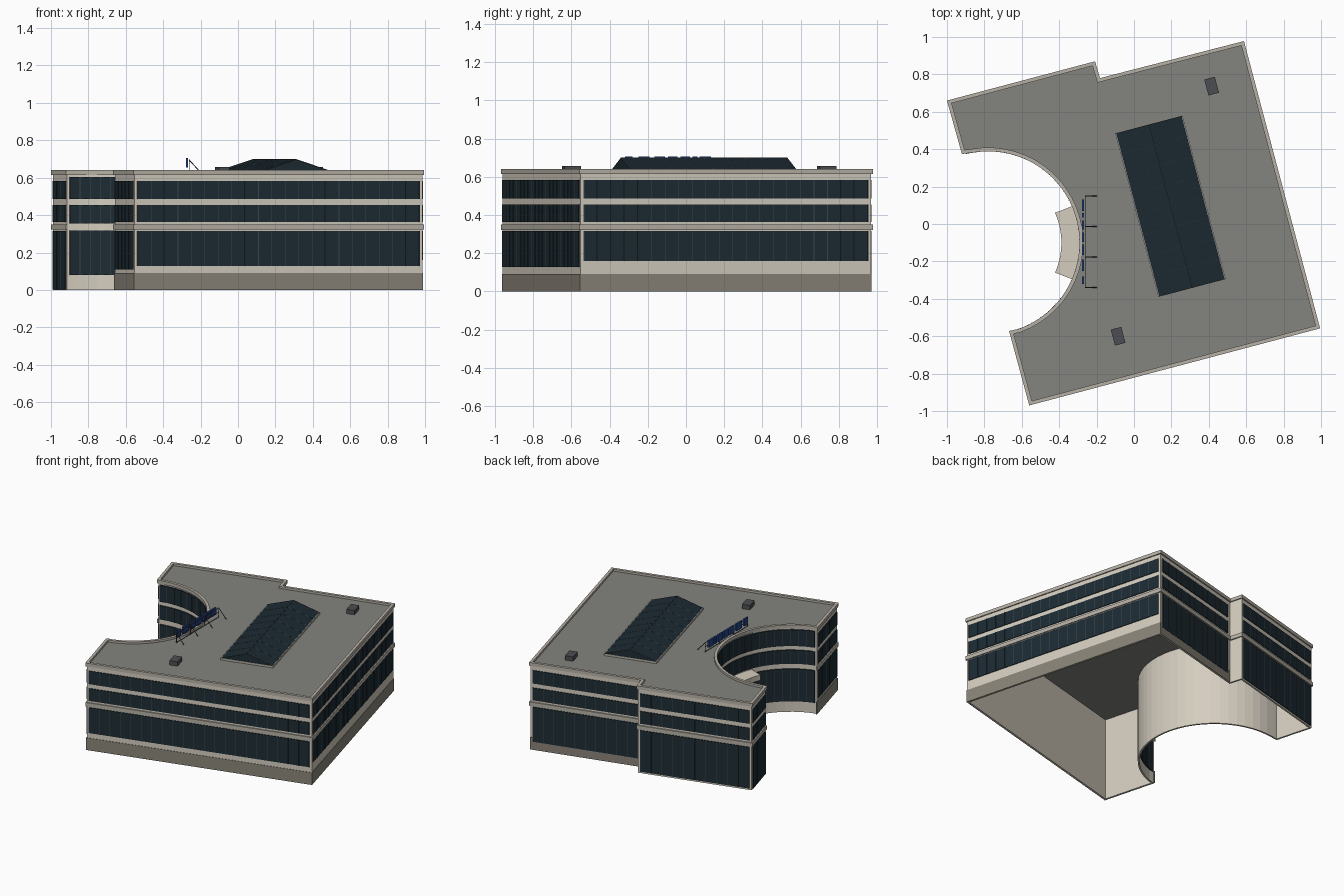
import bpy, bmesh, math
from mathutils import Vector, Matrix

if "Cube" in bpy.data.objects:
    bpy.data.objects.remove(bpy.data.objects["Cube"])


def mat(name, r, g, b):
    m = bpy.data.materials.new(name)
    m.diffuse_color = (r, g, b, 1)
    m.use_nodes = True
    m.node_tree.nodes["Principled BSDF"].inputs["Base Color"].default_value = m.diffuse_color
    return m


CREAM = mat("cream_stone", .66, .61, .52)
TRIM = mat("trim_stone", .47, .44, .38)
BASE = mat("base_stone", .25, .23, .19)
ROOF = mat("roof_grey", .23, .23, .21)
GLASS = mat("dark_glass", .012, .024, .033)
FRAME = mat("window_frame", .05, .065, .075)
METAL = mat("dark_metal", .07, .075, .085)
BLUE = mat("blue_panel", .02, .06, .25)


def finish(bm, name, m):
    bmesh.ops.recalc_face_normals(bm, faces=bm.faces)
    me = bpy.data.meshes.new(name)
    bm.to_mesh(me)
    bm.free()
    ob = bpy.data.objects.new(name, me)
    me.materials.append(m)
    bpy.context.collection.objects.link(ob)
    return ob


def offset(pts, d, closed):
    """Mitred outward offset of a counter-clockwise path."""
    n, out = len(pts), []
    for i, p in enumerate(pts):
        norms = []
        for a, b in ((i - 1, i), (i, i + 1)):
            if closed or (a >= 0 and b < n):
                e = (pts[b % n] - pts[a % n]).normalized()
                norms.append(Vector((e.y, -e.x)))
        s = (norms[0] + norms[-1]).normalized()
        out.append(p + s * d / s.dot(norms[0]))
    return out


def strip(bm, pts, z0, z1, d0, d1, closed=False):
    """Wall-like solid following a path between two offsets."""
    a, b = offset(pts, d0, closed), offset(pts, d1, closed)
    rings = [[bm.verts.new((p.x, p.y, z)) for p, z in
              ((a[i], z0), (a[i], z1), (b[i], z1), (b[i], z0))] for i in range(len(pts))]
    n = len(rings)
    for i in range(n if closed else n - 1):
        r, s = rings[i], rings[(i + 1) % n]
        for k in range(4):
            bm.faces.new((r[k], r[(k + 1) % 4], s[(k + 1) % 4], s[k]))
    if not closed:
        bm.faces.new(rings[0])
        bm.faces.new(rings[-1][::-1])


def part(name, m, *args, closed=False):
    bm = bmesh.new()
    strip(bm, *args, closed=closed)
    return finish(bm, name, m)


def box(bm, c, size, rot=0):
    M = Matrix.Translation(c) @ Matrix.Rotation(rot, 4, 'Z') @ Matrix.Diagonal((*size, 1))
    bmesh.ops.create_cube(bm, size=1, matrix=M)


def rod(bm, a, b, r=.0025):
    a, b = Vector(a), Vector(b)
    M = Matrix.Translation((a + b) / 2) @ (b - a).to_track_quat('Z', 'Y').to_matrix().to_4x4()
    bmesh.ops.create_cone(bm, cap_ends=True, segments=6, radius1=r, radius2=r,
                          depth=(b - a).length, matrix=M)


# Footprint: rotated block with a rear notch and a round forecourt
F, E, D, C, B, A, H, G = [Vector(p) for p in (
    (-.56, -.97), (.995, -.558), (.588, .978), (-.182, .78),
    (-.208, .87), (-1, .66), (-.92, .374), (-.668, -.572))]
CEN, RAD = Vector((-.78, -.1)), .489


def arc(a0, a1, n, r=RAD):
    return [CEN + r * Vector((math.cos(t), math.sin(t))) for t in
            (math.radians(a0 + (a1 - a0) * i / n) for i in range(n + 1))]


outline = [F, E, D, C, B, A, H] + arc(106.5, -76.6, 28)[1:-1] + [G]

# Hollow shell, base, ledge, cornice
part("walls", CREAM, outline, 0, .62, -.008, -.02, closed=True)
part("base_course", BASE, [G, F, E, D, C], 0, .09, -.005, -.012)
part("mid_ledge", TRIM, [G, F, E, D, C, B, A, H], .322, .35, 0, -.012)
part("cornice", TRIM, outline, .615, .64, 0, -.02, closed=True)

# Roof slab
bm = bmesh.new()
f = bm.faces.new([bm.verts.new((p.x, p.y, .605)) for p in offset(outline, -.015, True)])
ext = bmesh.ops.extrude_face_region(bm, geom=[f], use_keep_orig=True)
bmesh.ops.translate(bm, vec=(0, 0, .02), verts=[v for v in ext["geom"] if isinstance(v, bmesh.types.BMVert)])
finish(bm, "roof_slab", ROOF)

# Window bands with mullions on the straight walls
glass, bars = bmesh.new(), bmesh.new()
for p, q, low in ((F, E, .128), (E, D, .16), (D, C, .06), (B, A, .012), (A, H, .003), (G, F, .11)):
    u = (q - p).normalized()
    s, e = p + u * .025, q - u * .025
    n = max(3, round((e - s).length / .075))
    for z0, z1 in ((low, .315), (.364, .455), (.487, .583)):
        strip(glass, [s, e], z0, z1, -.003, -.012)
        for i in range(n + 1):
            c = s.lerp(e, i / n)
            strip(bars, [c - u * .0015, c + u * .0015], z0, z1, -.001, -.01)

# Curved window bands around the forecourt
for z0, z1 in ((.08, .317), (.355, .455), (.485, .605)):
    strip(glass, arc(104, -74, 28), z0, z1, 0, -.012)
    for i in range(1, 28):
        a = 104 - 178 * i / 28
        strip(bars, arc(a + .18, a - .18, 1), z0, z1, .002, -.01)
finish(glass, "window_bands", GLASS)
finish(bars, "window_mullions", FRAME)

# Entrance canopy
part("entrance_canopy", CREAM, arc(23.5, -23.5, 10), .305, .345, .097, -.008)

# Gabled skylight on a curb
ROT = math.radians(-75.2)
SKY = Matrix.Translation((.195, .095, 0)) @ Matrix.Rotation(ROT, 4, 'Z')
L, W = .45, .184
bm = bmesh.new()
ends = [[bm.verts.new(SKY @ Vector((x, y, z))) for y, z in ((-W, .638), (0, .698), (W, .638))]
        for x in (-L, L)]
for k in range(3):
    bm.faces.new((ends[0][k], ends[0][(k + 1) % 3], ends[1][(k + 1) % 3], ends[1][k]))
bm.faces.new(ends[0])
bm.faces.new(ends[1])
finish(bm, "skylight_glass", GLASS)
bm = bmesh.new()
box(bm, (.195, .095, .63), (2 * L + .004, 2 * W + .004, .018), ROT)
finish(bm, "skylight_curb", TRIM)
bm = bmesh.new()
for i in range(9):
    x = -L + 2 * L * i / 8
    for y in (-W, W):
        rod(bm, SKY @ Vector((x, y, .638)), SKY @ Vector((x, 0, .698)), .0015)
rod(bm, SKY @ Vector((-L, 0, .698)), SKY @ Vector((L, 0, .698)), .002)
finish(bm, "skylight_bars", FRAME)

# Roof vents
for i, (x, y) in enumerate(((.415, .737), (-.085, -.6))):
    bm = bmesh.new()
    box(bm, (x, y, .64), (.058, .088, .034), math.radians(14.8))
    finish(bm, f"roof_vent_{i + 1}", METAL)

# Row of plain panels on a braced rooftop frame
bm = bmesh.new()
for y0, y1 in ((.13, .07), (.06, .035), (.02, -.03), (-.045, -.095),
               (-.11, -.165), (-.19, -.25), (-.28, -.32)):
    box(bm, (-.272, (y0 + y1) / 2, .68), (.012, y0 - y1, .052))
finish(bm, "roof_panels", BLUE)
bm = bmesh.new()
for y in (.15, -.013, -.177, -.34):
    rod(bm, (-.261, y, .625), (-.261, y, .7))
    rod(bm, (-.261, y, .695), (-.2, y, .628))
for x, z in ((-.261, .665), (-.261, .695), (-.261, .63)):
    rod(bm, (x, .15, z), (x, -.34, z))
finish(bm, "panel_frame", METAL)
